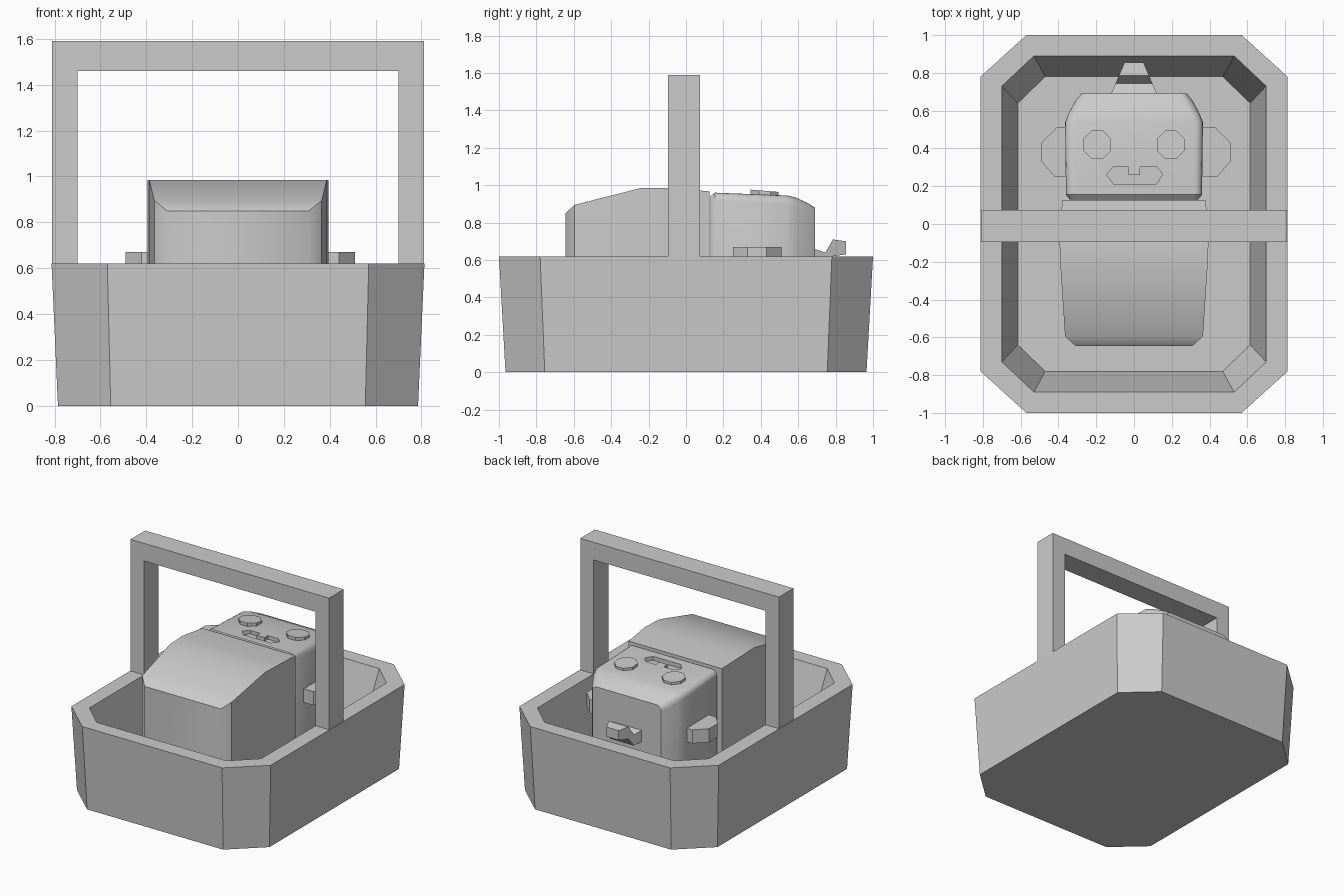
import bpy, bmesh, math

if "Cube" in bpy.data.objects:
    bpy.data.objects.remove(bpy.data.objects["Cube"])

grey = bpy.data.materials.new("plain grey")
grey.diffuse_color = (0.6, 0.6, 0.6, 1)
grey.use_nodes = True
grey.node_tree.nodes["Principled BSDF"].inputs["Base Color"].default_value = grey.diffuse_color


def finish(name, bm, angle=None):
    bmesh.ops.recalc_face_normals(bm, faces=bm.faces)
    mesh = bpy.data.meshes.new(name)
    bm.to_mesh(mesh)
    bm.free()
    mesh.materials.append(grey)
    ob = bpy.data.objects.new(name, mesh)
    bpy.context.collection.objects.link(ob)
    if angle:
        smooth(ob, angle)
    return ob


def smooth(ob, angle):
    bpy.ops.object.select_all(action='DESELECT')
    bpy.context.view_layer.objects.active = ob
    ob.select_set(True)
    bpy.ops.object.shade_smooth_by_angle(angle=math.radians(angle))


def loft(name, rings, angle=None):
    """Skin a list of equal-length rings and cap both ends."""
    bm = bmesh.new()
    rows = [[bm.verts.new(p) for p in r] for r in rings]
    n = len(rows[0])
    for a, b in zip(rows, rows[1:]):
        for i in range(n):
            j = (i + 1) % n
            bm.faces.new((a[i], a[j], b[j], b[i]))
    bm.faces.new(rows[0])
    bm.faces.new(rows[-1])
    return finish(name, bm, angle)


def prism(name, outline, z0, z1):
    return loft(name, [[(x, y, z) for x, y in outline] for z in (z0, z1)])


def octagon(x, y, cx, cy, z):
    """Rectangle with cut corners: half sizes x, y; cuts begin at cx, cy."""
    return [(cx, -y, z), (x, -cy, z), (x, cy, z), (cx, y, z),
            (-cx, y, z), (-x, cy, z), (-x, -cy, z), (-cx, -y, z)]


FLOOR = 0.2

# Tub: outer wall, flat rim, sloping inner wall and floor
loft("basket_tub", [octagon(0.785, 0.965, 0.555, 0.755, 0),
                    octagon(0.813, 1.0, 0.57, 0.78, 0.62),
                    octagon(0.70, 0.89, 0.53, 0.73, 0.62),
                    octagon(0.615, 0.78, 0.47, 0.64, FLOOR)])

# Square arch handle
arch = [(-0.81, 0.62), (-0.81, 1.59), (0.81, 1.59), (0.81, 0.62),
        (0.70, 0.62), (0.70, 1.46), (-0.70, 1.46), (-0.70, 0.62)]
loft("basket_handle", [[(x, y, z) for x, z in arch] for y in (-0.095, 0.075)])

# Torso lying on its back: (y, half width, top height)
torso = [(-0.645, 0.31, 0.85), (-0.595, 0.365, 0.895), (-0.24, 0.388, 0.985),
         (-0.08, 0.395, 0.985), (0.125, 0.38, 0.967)]
loft("torso", [[(-w, y, FLOOR), (-w, y, z), (w, y, z), (w, y, FLOOR)]
               for y, w, z in torso], 44)


# Head with rounded upper edges
def head_ring(y, w, top, r):
    arc = [(w - r + r * math.cos(a), y, top - r + r * math.sin(a))
           for a in (math.pi / 8 * i for i in range(5))]
    right = [(w, y, FLOOR)] + arc
    return right + [(-x, yy, z) for x, yy, z in reversed(right)]


head = loft("head", [head_ring(*s) for s in (
    (0.13, 0.34, 0.94, 0.03), (0.155, 0.36, 0.96, 0.04),
    (0.54, 0.365, 0.945, 0.045), (0.585, 0.347, 0.935, 0.05),
    (0.65, 0.312, 0.905, 0.05), (0.69, 0.28, 0.88, 0.04))])

# Recessed mouth with a tooth notch
mouth = [(-0.145, 0.262), (-0.11, 0.302), (-0.03, 0.302), (-0.03, 0.26),
         (0.033, 0.26), (0.033, 0.302), (0.12, 0.302), (0.153, 0.262),
         (0.12, 0.213), (-0.11, 0.213)]
cutter = prism("mouth_cutter", mouth, 0.928, 1.05)
cutter.hide_render = True
cut = head.modifiers.new("mouth", 'BOOLEAN')
cut.object = cutter
cut.operation = 'DIFFERENCE'
cut.solver = 'EXACT'
bpy.context.view_layer.objects.active = head
bpy.ops.object.modifier_apply(modifier=cut.name)
bpy.data.objects.remove(cutter)
smooth(head, 40)

# Eyes and ears on both sides
ear = [(0.33, 0.51), (0.42, 0.51), (0.50, 0.43), (0.50, 0.33),
       (0.43, 0.25), (0.33, 0.25)]
for side, s in (("left", -1), ("right", 1)):
    ring = [(s * 0.195 + 0.08 * math.cos(a), 0.42 + 0.08 * math.sin(a))
            for a in (math.pi / 4 * (i + 0.5) for i in range(8))]
    loft(side + "_eye", [[(x, y, 0.92) for x, y in ring],
                         [(x, y, 0.97 - 0.08 * (y - 0.42)) for x, y in ring]])
    prism(side + "_ear", [(s * x + 0.01, y) for x, y in ear], 0.57, 0.67)

# Stepped antenna tapering away from the head: (y, half width, low, high)
antenna = [(0.67, 0.13, 0.58, 0.665), (0.745, 0.097, 0.56, 0.64),
           (0.785, 0.08, 0.62, 0.71), (0.855, 0.05, 0.63, 0.70)]
loft("antenna", [[(-w, y, lo), (-w, y, hi), (w, y, hi), (w, y, lo)]
                 for y, w, lo, hi in antenna])
